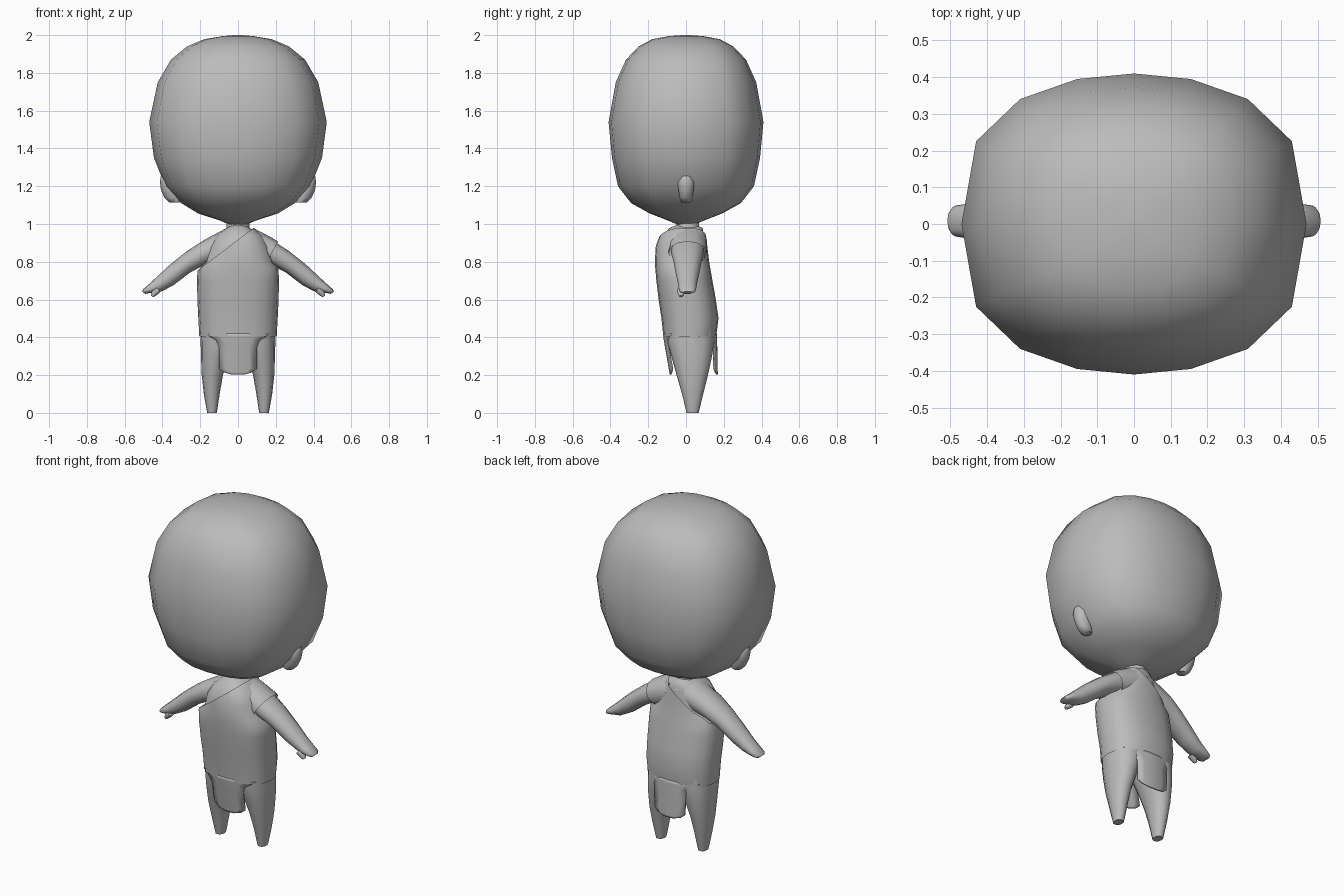
import bpy, bmesh, math
from mathutils import Vector

if "Cube" in bpy.data.objects:
    bpy.data.objects.remove(bpy.data.objects["Cube"])

mat = bpy.data.materials.new("plain grey")
mat.diffuse_color = (0.5, 0.5, 0.5, 1)
mat.use_nodes = True
mat.node_tree.nodes["Principled BSDF"].inputs["Base Color"].default_value = mat.diffuse_color


def finish(name, bm, angle=60):
    bmesh.ops.recalc_face_normals(bm, faces=bm.faces[:])
    me = bpy.data.meshes.new(name)
    bm.to_mesh(me)
    bm.free()
    me.materials.append(mat)
    ob = bpy.data.objects.new(name, me)
    bpy.context.collection.objects.link(ob)
    bpy.ops.object.select_all(action='DESELECT')
    ob.select_set(True)
    bpy.context.view_layer.objects.active = ob
    bpy.ops.object.shade_smooth_by_angle(angle=math.radians(angle))
    return ob


def loft(rings, closed=True, caps=True):
    """Skin a list of equally long point rings."""
    bm = bmesh.new()
    vs = [[bm.verts.new(p) for p in r] for r in rings]
    n = len(vs[0])
    for a, b in zip(vs, vs[1:]):
        for i in range(n if closed else n - 1):
            j = (i + 1) % n
            bm.faces.new((a[i], a[j], b[j], b[i]))
    if caps:
        bm.faces.new(vs[0])
        bm.faces.new(vs[-1])
    return bm


def unit(n=16, p=0.85):
    """Unit superellipse."""
    out = []
    for i in range(n):
        a = 2 * math.pi * i / n
        c, s = math.cos(a), math.sin(a)
        out.append((math.copysign(abs(c) ** p, c), math.copysign(abs(s) ** p, s)))
    return out


def oval(cx, cy, z, rx, ry, shape):
    return [(cx + rx * u, cy + ry * v, z) for u, v in shape]


def cut(bm, point, normal):
    bmesh.ops.bisect_plane(bm, geom=bm.verts[:] + bm.edges[:] + bm.faces[:],
                           plane_co=point, plane_no=normal, clear_outer=True)


# Head: boxy sixteen-sided egg
Q = [(1, 0), (.915, .55), (.66, .83), (.33, .963)]
head_shape = Q + [(0, 1)] + [(-x, y) for x, y in Q[:0:-1]]
head_shape += [(-x, -y) for x, y in head_shape]
HEAD = [(.995, .04, .04), (1.02, .10, .10), (1.055, .21, .19), (1.11, .30, .29),
        (1.2, .385, .36), (1.35, .445, .392), (1.54, .47, .41), (1.75, .425, .372),
        (1.87, .355, .318), (1.94, .27, .25), (1.978, .18, .18), (1.995, .08, .09), (2.0, .02, .02)]
finish("head", loft([oval(0, 0, z, a, b, head_shape) for z, a, b in HEAD]), 80)

# Neck
finish("neck", loft([oval(0, .01, z, r, r, unit(12, 1)) for z, r in ((.93, .09), (.98, .06), (1.04, .06))]))

# Ears: teardrops, narrow at the top
EAR = [(1.115, .335, .03, .028), (1.14, .345, .045, .036), (1.18, .36, .048, .042),
       (1.22, .37, .043, .047), (1.25, .385, .025, .03), (1.28, .385, .004, .005)]
# Legs: z, x centre, x radius, y centre, y radius
LEG = [(0, .138, .025, .035, .032), (.02, .138, .029, .035, .037), (.1, .139, .042, .035, .056),
       (.2, .136, .056, .033, .083), (.3, .122, .074, .03, .108), (.38, .105, .093, .025, .124),
       (.45, .1, .095, .022, .125)]
# Arms: upper edge x, z, lower edge x, z, depth radius
ARM = [(.04, .99, .08, .80, .088), (.18, .915, .175, .785, .088), (.27, .857, .255, .742, .074),
       (.36, .785, .34, .677, .061), (.43, .72, .40, .645, .05), (.47, .683, .438, .638, .047),
       (.502, .655, .472, .634, .042), (.508, .643, .492, .630, .026)]
THUMB = [(.43, .665, .41, .64, .022), (.455, .645, .432, .622, .019), (.462, .622, .448, .612, .01)]


def tube(rows, side, cy=.008, grow=0.0, n=12):
    rings = []
    for xu, zu, xl, zl, ry in rows:
        up, lo = Vector((xu, 0, zu)), Vector((xl, 0, zl))
        mid, half = (up + lo) / 2, (up - lo) / 2
        half *= 1 + grow / half.length
        ring = []
        for u, v in unit(n, .9):
            p = mid + half * u
            ring.append((side * p.x, cy + (ry + grow) * v, p.z))
        rings.append(ring)
    return loft(rings)


for side, tag in ((-1, "left"), (1, "right")):
    finish(tag + "_ear", loft([oval(side * c, 0, z, a, b, unit(10, 1)) for z, c, a, b in EAR]))
    finish(tag + "_leg", loft([oval(side * c, cy, z, a, b, unit(12, .9)) for z, c, a, cy, b in LEG]))
    finish(tag + "_arm", tube(ARM, side))
    finish(tag + "_thumb", tube(THUMB, side, -.026, n=8))

# Torso and one-shouldered tunic share one profile: z, half width, front y, back y
TORSO = [(.405, .205, -.12, .16), (.5, .21, -.13, .172), (.6, .215, -.145, .158),
         (.7, .217, -.157, .14), (.77, .214, -.163, .128), (.80, .185, -.165, .123),
         (.88, .165, -.16, .113), (.94, .13, -.14, .108), (.985, .075, -.10, .10),
         (1.005, .03, -.05, .06)]


def body(shrink):
    return loft([oval(0, (f + b) / 2, z - shrink * .5, a - shrink, (b - f) / 2 - shrink, unit(20, .82))
                 for z, a, f, b in TORSO], caps=shrink > 0)


finish("torso", body(.012))
neckline = ((.09, 0, .985), (-.22, 0, .29))
tunic = body(0)
cut(tunic, *neckline)
finish("tunic", tunic)

# Shoulder strap wrapping the top of one arm
strap = tube(ARM[:4], 1, grow=.012)
cut(strap, *neckline)
cut(strap, (.22, 0, .92), (.135, 0, -.075))
finish("shoulder_strap", strap)

# Hanging cloth flaps, front and back: z, half width
FLAP = [(.42, .17), (.405, .15), (.385, .115), (.35, .1), (.235, .1), (.215, .075), (.203, .03)]
for tag, y_top, y_low, bend in (("front", -.119, -.082, 1), ("back", .161, .165, -1)):
    rows = []
    for z, w in FLAP:
        y = y_low + (y_top - y_low) * (z - .2) / .21
        rows.append([(w * t, y + bend * 1.6 * (w * t) ** 2, z) for t in (-1, -.6, -.2, .2, .6, 1)])
    ob = finish(tag + "_flap", loft(rows, closed=False, caps=False))
    mod = ob.modifiers.new("thickness", 'SOLIDIFY')
    mod.thickness = .008
    mod.offset = 0
